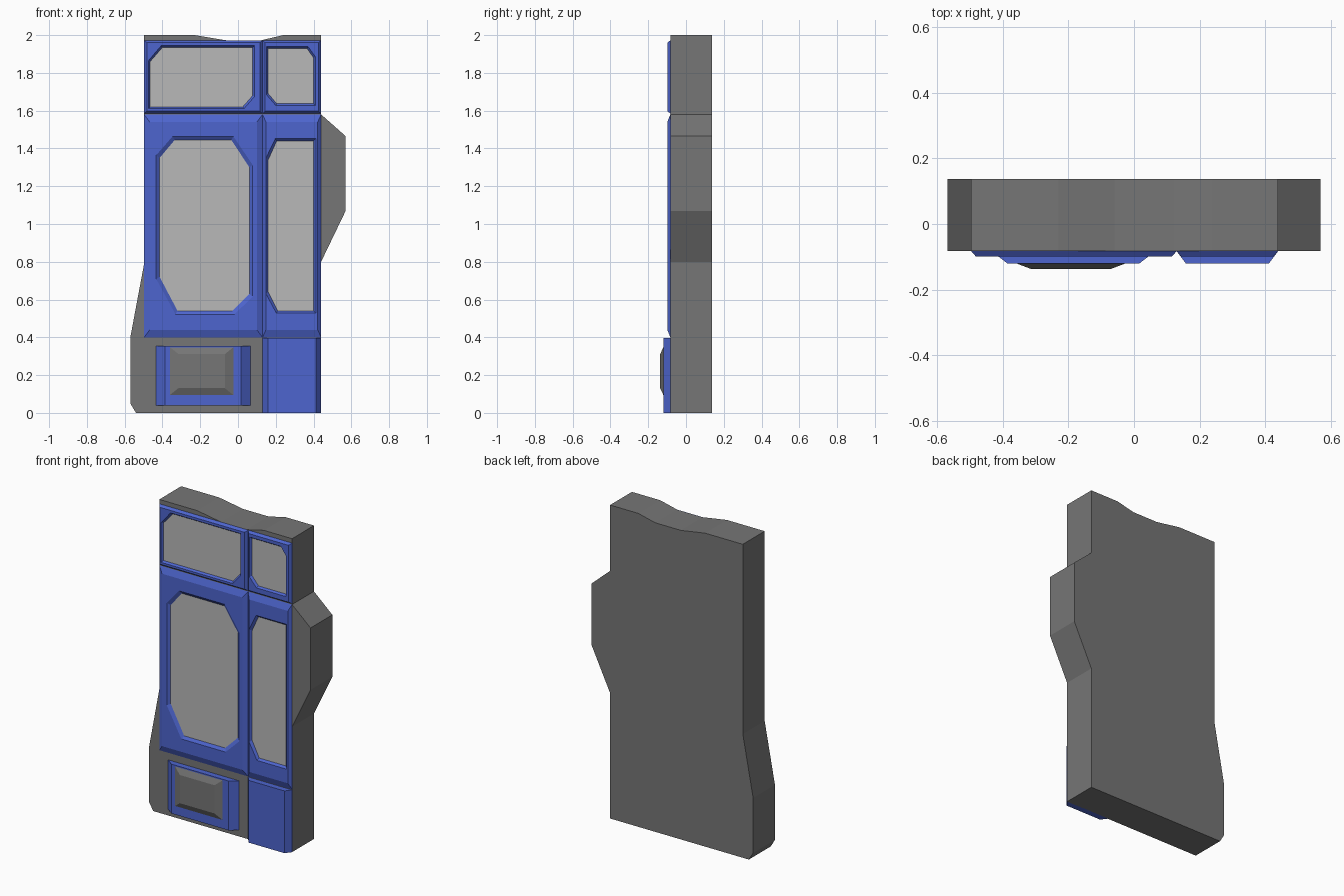
import bpy, bmesh

if "Cube" in bpy.data.objects:
    bpy.data.objects.remove(bpy.data.objects["Cube"])

SLAB_F, BACK = -0.083, -0.080      # slab front plane, hidden back of the trim
FACE, PANE = -0.099, -0.086        # panel front plane, window plane


def material(name, rgb):
    m = bpy.data.materials.new(name)
    m.diffuse_color = (*rgb, 1)
    m.use_nodes = True
    m.node_tree.nodes["Principled BSDF"].inputs["Base Color"].default_value = m.diffuse_color
    return m


BLUE = material("blue_paint", (0.075, 0.13, 0.62))
DARK = material("dark_grey", (0.18, 0.18, 0.18))
LIGHT = material("light_grey", (0.48, 0.48, 0.48))


def rect(x0, x1, z0, z1, bx=0, bz=0):
    return [(x0 + bx, z0 + bz), (x1 - bx, z0 + bz), (x1 - bx, z1 - bz), (x0 + bx, z1 - bz)]


def grow(loop, d):
    """Enlarge an outline by d on every side."""
    xs, zs = [p[0] for p in loop], [p[1] for p in loop]
    cx, cz = (min(xs) + max(xs)) / 2, (min(zs) + max(zs)) / 2
    sx, sz = 1 + d / (max(xs) - cx), 1 + d / (max(zs) - cz)
    return [(cx + (x - cx) * sx, cz + (z - cz) * sz) for x, z in loop]


def skin(bm, sections):
    """Join a series of (outline, y) rings with quads."""
    rings = [[bm.verts.new((x, y, z)) for x, z in loop] for loop, y in sections]
    for a, b in zip(rings, rings[1:]):
        for i in range(len(a)):
            j = (i + 1) % len(a)
            bm.faces.new((a[i], a[j], b[j], b[i]))
    return rings


def finish(bm, name, mat):
    bmesh.ops.recalc_face_normals(bm, faces=bm.faces[:])
    me = bpy.data.meshes.new(name)
    bm.to_mesh(me)
    bm.free()
    me.materials.append(mat)
    bpy.context.collection.objects.link(bpy.data.objects.new(name, me))


def solid(name, mat, *sections):
    bm = bmesh.new()
    rings = skin(bm, sections)
    bm.faces.new(rings[0])
    bm.faces.new(rings[-1])
    finish(bm, name, mat)


def window_panel(name, box, bx, bz, window, lip):
    """Bevelled frame with a sloped window opening, plus its pane."""
    bm = bmesh.new()
    outer = skin(bm, [(rect(*box), BACK), (rect(*box), SLAB_F), (rect(*box, bx, bz), FACE)])
    inner = skin(bm, [(window, BACK), (window, PANE), (grow(window, lip), FACE)])
    for k in (0, -1):
        edges = []
        for ring in (outer[k], inner[k]):
            edges += [bm.edges.get((ring[i - 1], ring[i])) for i in range(len(ring))]
        bmesh.ops.triangle_fill(bm, edges=edges, use_beauty=True)
    finish(bm, name + "_frame", BLUE)
    solid(name + "_pane", LIGHT, (window, BACK), (window, PANE))


# Main slab
slab = [(-0.54, 0), (0.44, 0), (0.44, 0.80), (0.57, 1.07), (0.57, 1.465), (0.44, 1.58),
        (0.44, 2.0), (0.24, 2.0), (0.12, 1.972), (-0.06, 1.972), (-0.23, 2.0),
        (-0.497, 2.0), (-0.497, 0.79), (-0.57, 0.40), (-0.57, 0.05)]
solid("slab", DARK, (slab, 0.137), (slab, SLAB_F))

# Window panels
window_panel("large_panel", (-0.497, 0.13, 0.40, 1.58), 0.03, 0.04,
             [(-0.32, 0.54), (-0.03, 0.54), (0.06, 0.63), (0.06, 1.30),
              (-0.035, 1.445), (-0.335, 1.445), (-0.415, 1.35), (-0.415, 0.72)], 0.018)
window_panel("tall_panel", (0.13, 0.44, 0.40, 1.58), 0.018, 0.04,
             [(0.21, 0.54), (0.40, 0.54), (0.40, 1.44), (0.205, 1.44),
              (0.16, 1.34), (0.16, 0.64)], 0.012)
window_panel("upper_wide_panel", (-0.497, 0.13, 1.585, 1.972), 0.014, 0.012,
             [(-0.465, 1.62), (0.025, 1.62), (0.078, 1.68), (0.078, 1.935),
              (-0.40, 1.935), (-0.465, 1.86)], 0.009)
window_panel("upper_small_panel", (0.13, 0.44, 1.585, 1.972), 0.014, 0.012,
             [(0.205, 1.637), (0.40, 1.637), (0.40, 1.88), (0.365, 1.93),
              (0.16, 1.93), (0.16, 1.69)], 0.009)

# Lower pads with chamfered sides
for name, box, bx in (("lower_left_pad", (-0.435, 0.065, 0.04, 0.355), 0.048),
                      ("lower_right_pad", (0.13, 0.44, 0, 0.397), 0.028)):
    solid(name, BLUE, (rect(*box), BACK), (rect(*box), SLAB_F), (rect(*box, bx), -0.12))

# Raised block on the left pad
block = (-0.36, -0.025, 0.095, 0.347)
solid("raised_block", DARK, (rect(*block), -0.118), (rect(*block), -0.12),
      (rect(*block, 0.045, 0.036), -0.137))
